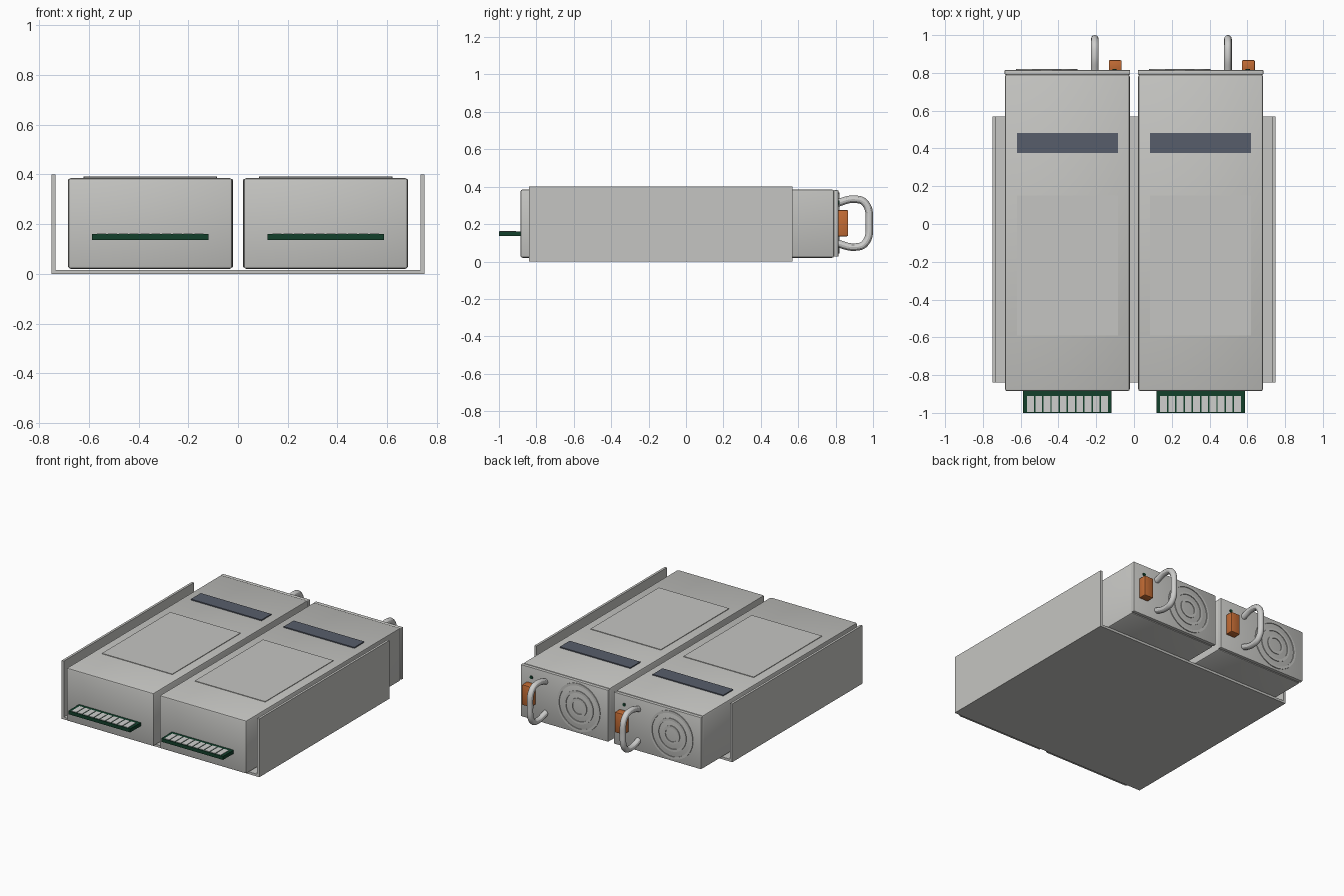
import bpy, bmesh
from math import radians
from mathutils import Matrix, Vector

cube = bpy.data.objects.get("Cube")
if cube:
    bpy.data.objects.remove(cube, do_unlink=True)


def material(name, rgb):
    m = bpy.data.materials.new(name)
    m.use_nodes = True
    m.diffuse_color = (*rgb, 1)
    bsdf = m.node_tree.nodes["Principled BSDF"]
    bsdf.inputs["Base Color"].default_value = (*rgb, 1)
    return m


STEEL = material("light grey steel", (0.56, 0.56, 0.54))
BRIGHT = material("bright metal", (0.62, 0.62, 0.61))
LABEL = material("slate label", (0.095, 0.11, 0.145))
ORANGE = material("orange latch", (0.55, 0.15, 0.035))
GREEN = material("dark green board", (0.006, 0.05, 0.024))


def finish(obj, mat):
    obj.data.materials.append(mat)
    bpy.ops.object.select_all(action="DESELECT")
    obj.select_set(True)
    bpy.context.view_layer.objects.active = obj
    bpy.ops.object.shade_smooth_by_angle(angle=radians(30))
    return obj


def from_bmesh(name, bm, mat):
    mesh = bpy.data.meshes.new(name)
    bm.to_mesh(mesh)
    bm.free()
    obj = bpy.data.objects.new(name, mesh)
    bpy.context.collection.objects.link(obj)
    return finish(obj, mat)


def add_box(bm, x, y, z):
    """Box from (low, high) ranges on each axis."""
    centre = Vector([(a + b) / 2 for a, b in (x, y, z)])
    size = Vector([b - a for a, b in (x, y, z)])
    bmesh.ops.create_cube(bm, size=1, matrix=Matrix.LocRotScale(centre, None, size))


def box(name, x, y, z, mat, bevel=0):
    bm = bmesh.new()
    add_box(bm, x, y, z)
    if bevel:
        bmesh.ops.bevel(bm, geom=bm.edges[:], offset=bevel, segments=2,
                        profile=0.5, affect="EDGES")
    return from_bmesh(name, bm, mat)


def span(centre, half):
    return (centre - half, centre + half)


def fan_ring(name, cx, y, cz, radius, width, depth):
    """Flat ring standing proud of the rear plate."""
    bm = bmesh.new()
    n = 48
    turn = Matrix.Rotation(radians(360 / n), 3, "Y")
    corners = [(radius, -depth), (radius, depth), (radius - width, depth), (radius - width, -depth)]
    verts = [bm.verts.new((r, d, 0)) for r, d in corners]
    edges = [bm.edges.new((verts[i], verts[(i + 1) % 4])) for i in range(4)]
    bmesh.ops.spin(bm, geom=verts + edges, cent=(0, 0, 0), axis=(0, 1, 0),
                   angle=radians(360), steps=n, use_merge=True)
    bmesh.ops.remove_doubles(bm, verts=bm.verts[:], dist=0.0005)
    bmesh.ops.recalc_face_normals(bm, faces=bm.faces[:])
    bmesh.ops.translate(bm, verts=bm.verts[:], vec=(cx, y, cz))
    return from_bmesh(name, bm, STEEL)


def handle(name, cx):
    """Bent round bar on the rear plate."""
    path = [(0.80, 0.31), (0.90, 0.333), (0.957, 0.313), (0.98, 0.205),
            (0.957, 0.097), (0.90, 0.077), (0.80, 0.10)]
    curve = bpy.data.curves.new(name, "CURVE")
    curve.dimensions = "3D"
    curve.bevel_depth = 0.02
    curve.bevel_resolution = 4
    curve.resolution_u = 8
    curve.use_fill_caps = True
    spline = curve.splines.new("BEZIER")
    spline.bezier_points.add(len(path) - 1)
    for point, (y, z) in zip(spline.bezier_points, path):
        point.co = (cx, y, z)
        point.handle_left_type = point.handle_right_type = "AUTO"
    obj = bpy.data.objects.new(name, curve)
    bpy.context.collection.objects.link(obj)
    bpy.ops.object.select_all(action="DESELECT")
    obj.select_set(True)
    bpy.context.view_layer.objects.active = obj
    bpy.ops.object.convert(target="MESH")
    return finish(bpy.context.object, BRIGHT)


# Open tray: floor with two side walls
TRAY_Y = (-0.84, 0.57)
box("tray_floor", (-0.75, 0.75), TRAY_Y, (0, 0.016), STEEL)
for side, x in (("right", (-0.75, -0.734)), ("left", (0.734, 0.75))):
    box(side + "_tray_wall", x, TRAY_Y, (0, 0.40), STEEL)

# Two identical power modules
for side, cx in (("right", -0.3525), ("left", 0.3525)):
    # Case, rear plate, raised lid and label
    box(side + "_case", span(cx, 0.33), (-0.885, 0.792), (0.02, 0.385), STEEL, 0.011)
    box(side + "_rear_plate", span(cx, 0.332), (0.79, 0.815), (0.026, 0.381), STEEL, 0.004)
    box(side + "_lid_panel", span(cx, 0.267), (-0.59, 0.15), (0.38, 0.389), STEEL)
    box(side + "_label", span(cx, 0.268), (0.375, 0.482), (0.384, 0.392), LABEL)

    # Edge connector with ten contacts
    box(side + "_connector_board", span(cx, 0.234), (-1, -0.88), (0.136, 0.16), GREEN)
    bm = bmesh.new()
    for i in range(10):
        add_box(bm, span(cx + (i - 4.5) * 0.0435, 0.018), (-0.996, -0.91), (0.158, 0.163))
    from_bmesh(side + "_contacts", bm, BRIGHT)

    # Fan grille
    for i, radius in enumerate((0.163, 0.112, 0.062)):
        fan_ring(f"{side}_fan_ring_{i + 1}", cx - 0.11, 0.815, 0.205, radius, 0.016, 0.005)

    # Handle, latch and status light
    handle(side + "_handle", cx + 0.145)
    box(side + "_latch", span(cx + 0.253, 0.034), (0.81, 0.867), (0.135, 0.275), ORANGE, 0.005)
    bm = bmesh.new()
    bmesh.ops.create_cone(bm, cap_ends=True, segments=16, radius1=0.011, radius2=0.011, depth=0.012,
                          matrix=Matrix.Translation((cx + 0.25, 0.814, 0.315)) @ Matrix.Rotation(radians(90), 4, "X"))
    from_bmesh(side + "_status_light", bm, GREEN)
